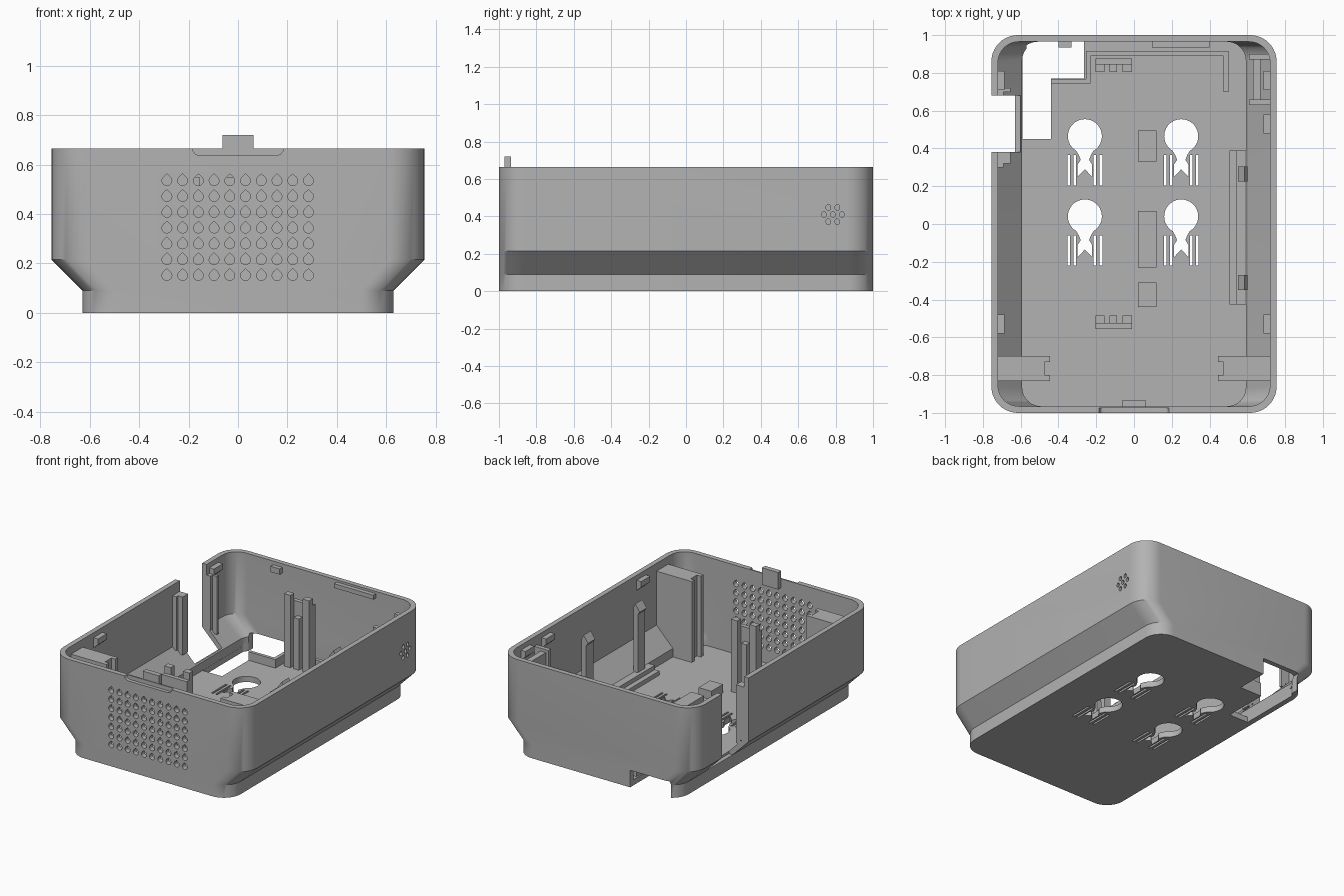
import bpy, bmesh, math

cube = bpy.data.objects.get("Cube")
if cube:
    bpy.data.objects.remove(cube)

grey = bpy.data.materials.new("matte grey")
grey.use_nodes = True
COLOR = (0.45, 0.45, 0.45, 1)
grey.diffuse_color = COLOR
grey.node_tree.nodes["Principled BSDF"].inputs["Base Color"].default_value = COLOR


def finish(name, bm):
    bmesh.ops.recalc_face_normals(bm, faces=bm.faces)
    mesh = bpy.data.meshes.new(name)
    bm.to_mesh(mesh)
    bm.free()
    mesh.materials.append(grey)
    obj = bpy.data.objects.new(name, mesh)
    bpy.context.collection.objects.link(obj)
    return obj


def add_prism(bm, pts, axis, lo, hi):
    """Extrude a 2D outline along one axis."""
    def place(p, d):
        return {"x": (d, p[0], p[1]), "y": (p[0], d, p[1]), "z": (p[0], p[1], d)}[axis]
    a = [bm.verts.new(place(p, lo)) for p in pts]
    b = [bm.verts.new(place(p, hi)) for p in pts]
    bm.faces.new(a)
    bm.faces.new(b[::-1])
    for i in range(len(pts)):
        j = (i + 1) % len(pts)
        bm.faces.new((a[i], a[j], b[j], b[i]))


def prism(name, pts, axis, lo, hi):
    bm = bmesh.new()
    add_prism(bm, pts, axis, lo, hi)
    return finish(name, bm)


def boxes(name, *spans):
    """One object from boxes given as x0, x1, y0, y1, z0, z1."""
    bm = bmesh.new()
    for x0, x1, y0, y1, z0, z1 in spans:
        add_prism(bm, [(x0, y0), (x1, y0), (x1, y1), (x0, y1)], "z", z0, z1)
    return finish(name, bm)


def rounded(hx, hy, r, n=10):
    pts = []
    for k, (sx, sy) in enumerate([(1, 1), (-1, 1), (-1, -1), (1, -1)]):
        for i in range(n + 1):
            t = math.pi / 2 * (k + i / n)
            pts.append((sx * (hx - r) + r * math.cos(t), sy * (hy - r) + r * math.sin(t)))
    return pts


# Tray shell: outside from the base up, over the rim, inside down to the floor
TOP, FLOOR = 0.665, 0.04
bm = bmesh.new()
rings = []
for hx, hy, r, z in [(.63, 1, .13, 0), (.63, 1, .13, .09), (.755, 1, .14, .215), (.755, 1, .14, TOP),
                     (.72, .965, .11, TOP), (.72, .965, .11, .23), (.592, .965, .1, .1),
                     (.592, .965, .1, FLOOR)]:
    rings.append([bm.verts.new((x, y, z)) for x, y in rounded(hx, hy, r)])
for a, b in zip(rings, rings[1:]):
    for i in range(len(a)):
        j = (i + 1) % len(a)
        bm.faces.new((a[i], a[j], b[j], b[i]))
bm.faces.new(rings[0][::-1])
bm.faces.new(rings[-1])
shell = finish("tray_shell", bm)


def cut(cutter):
    cutter.hide_render = True
    mod = shell.modifiers.new("cut", "BOOLEAN")
    mod.operation, mod.solver, mod.object = "DIFFERENCE", "EXACT", cutter
    bpy.context.view_layer.objects.active = shell
    bpy.ops.object.modifier_apply(modifier=mod.name)
    bpy.data.objects.remove(cutter)


# Side slot, floor opening, and low opening in the back wall
cut(boxes("slot_cutter", (-.9, -.6, .38, .68, .09, .8)))
cut(prism("floor_cutter", [(-.591, .45), (-.44, .45), (-.44, .77), (-.265, .77), (-.265, .96),
                           (-.55, .96), (-.591, .9)], "z", -.1, .06))
cut(boxes("back_cutter", (-.57, -.265, .93, 1.1, -.1, .12)))

# Rounded recess at the top of the front wall
recess = [(-.185, .7), (-.185, .67)] + [(-.155 - .03 * math.cos(t), .667 - .03 * math.sin(t))
                                        for t in (0, .5, 1, math.pi / 2)]
recess += [(-x, z) for x, z in reversed(recess)]
cut(prism("recess_cutter", recess, "y", -1.1, -.975))

# Teardrop grille in the front wall
bm = bmesh.new()
for col in range(10):
    for row in range(7):
        cx, cz = -.288 + col * .0637, .151 + row * .064
        drop = [(cx + .02 * math.cos(t), cz + .02 * math.sin(t))
                for t in (math.radians(135 + 270 * i / 12) for i in range(13))]
        add_prism(bm, drop + [(cx, cz + .0275)], "y", -1.1, -.9)
cut(finish("grille_cutter", bm))

# Hexagonal cluster of round vents in the side wall
bm = bmesh.new()
for dy, dz in [(0, 0), (.048, 0), (-.048, 0)] + [(a * .024, b * .038) for a in (1, -1) for b in (1, -1)]:
    add_prism(bm, [(.785 + dy + .013 * math.cos(t), .41 + dz + .016 * math.sin(t))
                   for t in (math.tau * i / 12 for i in range(12))], "x", .6, .9)
cut(finish("vent_cutter", bm))

# Four snap keyholes with spring slots through the floor
half = [(.09 * math.cos(math.radians(a)), .09 * math.sin(math.radians(a))) for a in range(90, -61, -10)]
half += [(.032, -.1), (.022, -.125), (.038, -.15), (.038, -.215)]
outline = half + [(0, -.175)] + [(-x, y) for x, y in reversed(half[1:])]
bm = bmesh.new()
for cx in (-.26, .25):
    for cy in (.465, .04):
        add_prism(bm, [(cx + x, cy + y) for x, y in outline], "z", -.1, .1)
        for dx in (-.085, -.053, .053, .085):
            x0, x1 = cx + dx - .007, cx + dx + .007
            y0, y1 = cy - .26, cy - .1
            add_prism(bm, [(x0, y0), (x1, y0), (x1, y1), (x0, y1)], "z", -.1, .1)
cut(finish("keyhole_cutter", bm))

# Smooth the rounded corners
bpy.ops.object.select_all(action="DESELECT")
shell.select_set(True)
bpy.context.view_layer.objects.active = shell
bpy.ops.object.shade_smooth_by_angle(angle=math.radians(30))

# Latch tab on the front rim
boxes("front_latch", (-.063, .063, -.97, -.935, .6, .72))

# Notched corner pillars that follow the sloped wall
for side, s in (("left", 1), ("right", -1)):
    body = [(s * x, z) for x, z in [(.475, .03), (.6, .03), (.6, .1), (.73, .23), (.73, .61), (.475, .61)]]
    prism(side + "_pillar", body, "y", -.83, -.7)
    xs = sorted((s * .445, s * .48))
    boxes(side + "_pillar_flanges", (*xs, -.83, -.8, .03, .61), (*xs, -.73, -.7, .03, .61))

# Snap bumps just under the rim
bumps = [(s * .705, y) for s in (1, -1) for y in (-.53, .76)] + [(.705, .53)]
for i, (x, y) in enumerate(bumps):
    s = math.copysign(1, x)
    prism("rim_bump_%d" % i, [(s * .73, .55), (s * .685, .59), (s * .685, .63), (s * .73, .63)],
          "y", y - .05, y + .05)
boxes("back_rim_bumps", (-.4, -.33, .935, .97, .6, .64), (.095, .4, .935, .97, .62, .65))

# Posts on both sides of the slot
for name, y0, y1, lip in (("front", .3, .38, .32), ("rear", .68, .72, .7)):
    boxes("slot_post_" + name, (-.73, -.69, y0, y1, .21, .59), (-.69, -.655, lip, y1, .18, .59))

# Two tall slotted board holders facing each other
for name, y, s in (("rear", .875, -1), ("front", -.555, 1)):
    back = sorted((y, y + s * .03))
    post = sorted((y + s * .028, y + s * .07))
    boxes(name + "_board_holder", (-.205, -.01, *back, .03, .5),
          (-.205, -.155, *post, .03, .55), (-.06, -.01, *post, .03, .55), (-.13, -.09, *post, .03, .4))

# Standoff blocks on the floor
boxes("standoffs", *[(.02, .12, a, b, .03, .1) for a, b in ((.33, .495), (-.23, .07), (-.44, -.31))])

# Side rail and its two hooked posts
boxes("side_rail", (.505, .545, -.425, .39, .03, .07), (.54, .592, -.425, .39, .03, .1))
for i, y in enumerate((.265, -.31)):
    prism("hook_post_%d" % i, [(.565, .03), (.6, .03), (.6, .55), (.585, .58), (.55, .53), (.565, .51)],
          "y", y - .04, y + .04)

# Channel holder on the side wall near the back
boxes("side_holder", (.63, .67, .655, .875, .15, .58), (.61, .73, .63, .66, .2, .6),
      (.61, .73, .87, .9, .2, .6))

# Low ribs on the floor
boxes("floor_ribs", (-.44, -.23, .745, .768, .03, .1), (-.255, -.23, .76, .915, .03, .1),
      (-.24, .5, .89, .915, .03, .1), (.475, .5, .7, .9, .03, .1))
